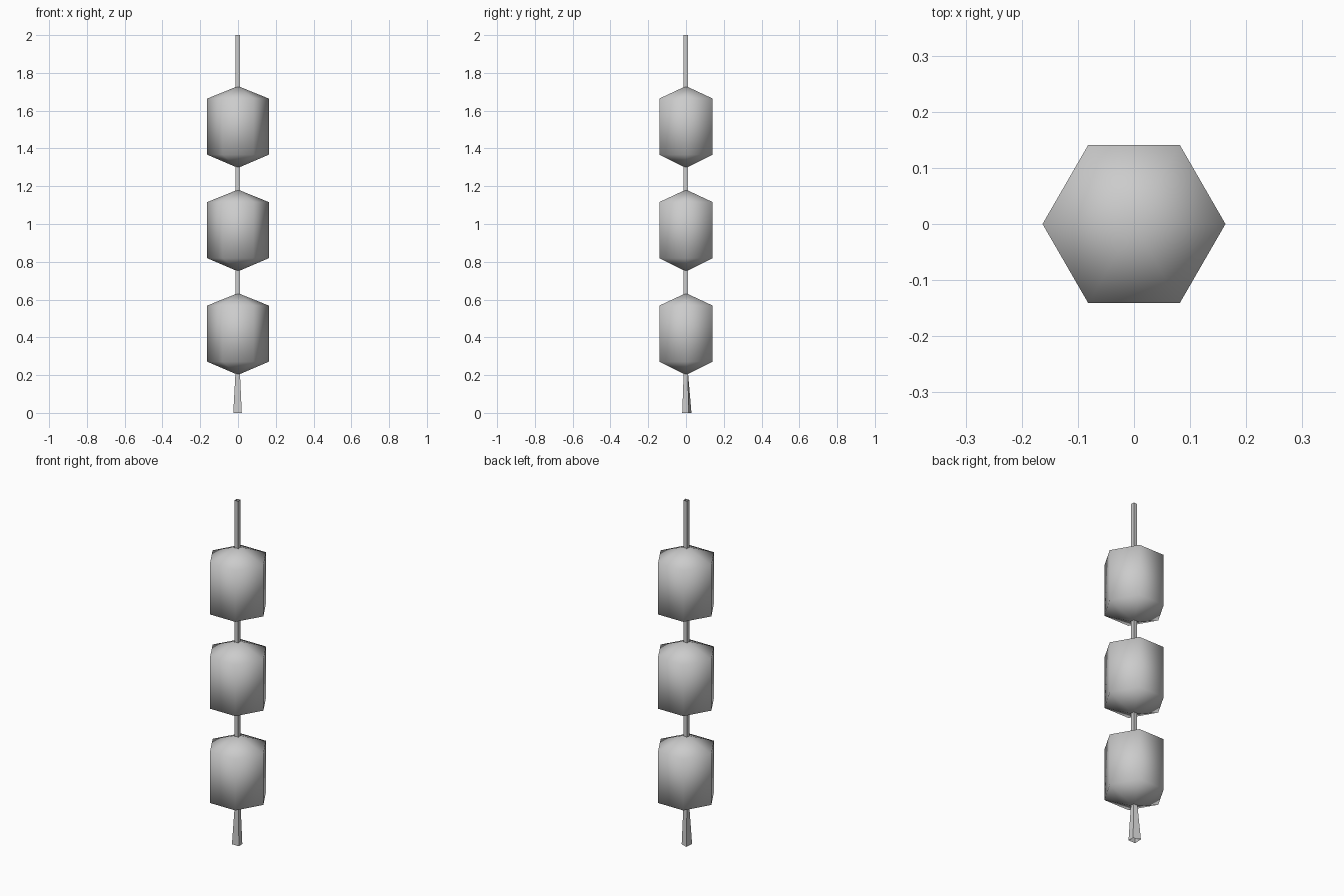
import bpy
import bmesh
from math import cos, sin, tau

cube = bpy.data.objects.get("Cube")
if cube:
    bpy.data.objects.remove(cube)

# Single plain grey finish
GREY = (0.6, 0.6, 0.6, 1)
grey = bpy.data.materials.new("plain_grey")
grey.use_nodes = True
grey.diffuse_color = GREY
grey.node_tree.nodes["Principled BSDF"].inputs["Base Color"].default_value = GREY


def finish(name, bm, smooth):
    bmesh.ops.recalc_face_normals(bm, faces=bm.faces)
    for face in bm.faces:
        face.smooth = smooth
    mesh = bpy.data.meshes.new(name)
    bm.to_mesh(mesh)
    bm.free()
    mesh.materials.append(grey)
    obj = bpy.data.objects.new(name, mesh)
    bpy.context.collection.objects.link(obj)
    return obj


def bridge(bm, lower, upper):
    n = len(lower)
    for i in range(n):
        j = (i + 1) % n
        bm.faces.new((lower[i], lower[j], upper[j], upper[i]))


def hex_bead(name, base, radius=0.163, sides=6):
    """Six-sided barrel with a pointed cap at each end."""
    bm = bmesh.new()
    rings = [[bm.verts.new((radius * cos(tau * i / sides),
                            radius * sin(tau * i / sides), base + z))
              for i in range(sides)] for z in (0.07, 0.367)]
    bridge(bm, *rings)
    for ring, z in zip(rings, (0, 0.433)):
        tip = bm.verts.new((0, 0, base + z))
        for i in range(sides):
            bm.faces.new((ring[i], ring[(i + 1) % sides], tip))
    return finish(name, bm, True)


def open_tube(name, sections):
    """Four-sided tube with open ends, through (z, corners) sections."""
    bm = bmesh.new()
    rings = [[bm.verts.new((x, y, z)) for x, y in corners]
             for z, corners in sections]
    for lower, upper in zip(rings, rings[1:]):
        bridge(bm, lower, upper)
    return finish(name, bm, False)


# Three beads strung one above another
for name, base in (("lower", 0.201), ("middle", 0.749), ("upper", 1.297)):
    hex_bead(name + "_bead", base)

# Square cord, and the flared tail below the beads
square = [(-0.013, -0.012), (0.01, -0.012), (0.01, 0.01), (-0.013, 0.01)]
flare = [(-0.025, -0.02), (0.02, -0.02), (0.018, 0.014), (-0.022, 0.029)]
open_tube("cord", [(0.22, square), (2.0, square)])
open_tube("flared_tail", [(0, flare), (0.22, square)])
